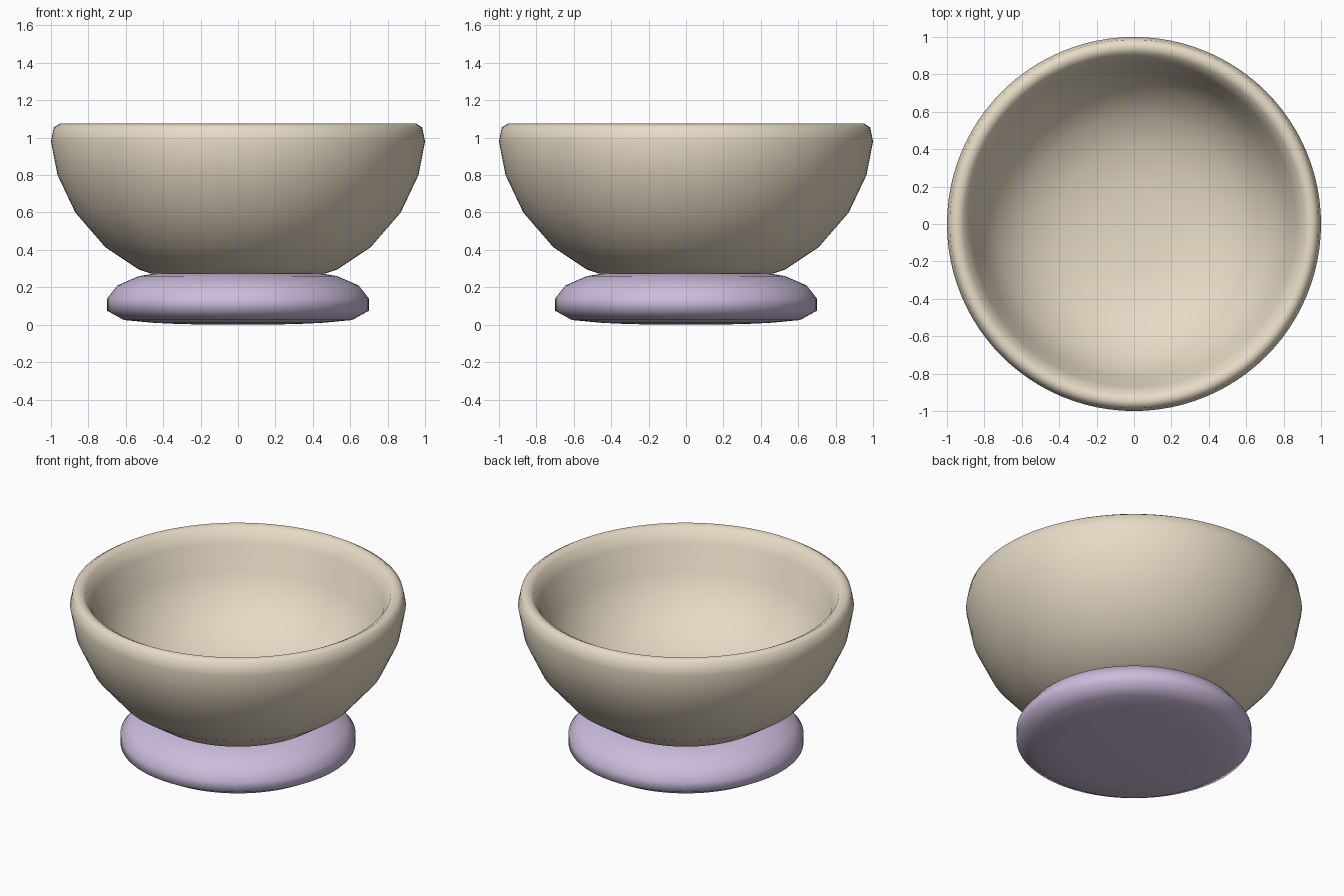
import bpy, bmesh, math

if "Cube" in bpy.data.objects:
    bpy.data.objects.remove(bpy.data.objects["Cube"])

SEGMENTS = 96


def material(name, color):
    m = bpy.data.materials.new(name)
    m.diffuse_color = (*color, 1)
    m.use_nodes = True
    m.node_tree.nodes["Principled BSDF"].inputs["Base Color"].default_value = m.diffuse_color
    return m


def lathe(name, profile, mat):
    """Spin an (r, z) profile around z into a closed smooth solid."""
    bm = bmesh.new()
    verts = [bm.verts.new((r, 0, z)) for r, z in profile]
    edges = [bm.edges.new(pair) for pair in zip(verts, verts[1:])]
    bmesh.ops.spin(bm, geom=verts + edges, cent=(0, 0, 0), axis=(0, 0, 1),
                   angle=math.tau, steps=SEGMENTS, use_duplicate=False)
    bmesh.ops.remove_doubles(bm, verts=bm.verts, dist=0.0005)
    bmesh.ops.recalc_face_normals(bm, faces=bm.faces)
    for f in bm.faces:
        f.smooth = True
    mesh = bpy.data.meshes.new(name)
    bm.to_mesh(mesh)
    bm.free()
    mesh.materials.append(mat)
    obj = bpy.data.objects.new(name, mesh)
    bpy.context.collection.objects.link(obj)
    return obj


cream = material("cream", (0.80, 0.71, 0.56))
lilac = material("lilac", (0.61, 0.51, 0.72))

# Bowl: outer wall, rounded rim, inner wall and floor
lathe("bowl", [
    (0, 0.265), (0.30, 0.265), (0.47, 0.275), (0.53, 0.295), (0.71, 0.415),
    (0.87, 0.60), (0.965, 0.80), (1.0, 0.98), (0.985, 1.055), (0.95, 1.077),
    (0.91, 1.055), (0.87, 0.98), (0.82, 0.82), (0.73, 0.66),
    (0.58, 0.53), (0.40, 0.455), (0.2, 0.425), (0, 0.42)], cream)

# Foot: low rounded disc
lathe("foot", [
    (0, 0), (0.30, 0.003), (0.45, 0.01), (0.61, 0.025), (0.70, 0.075),
    (0.70, 0.14), (0.645, 0.21), (0.53, 0.26), (0.44, 0.275), (0, 0.275)], lilac)
